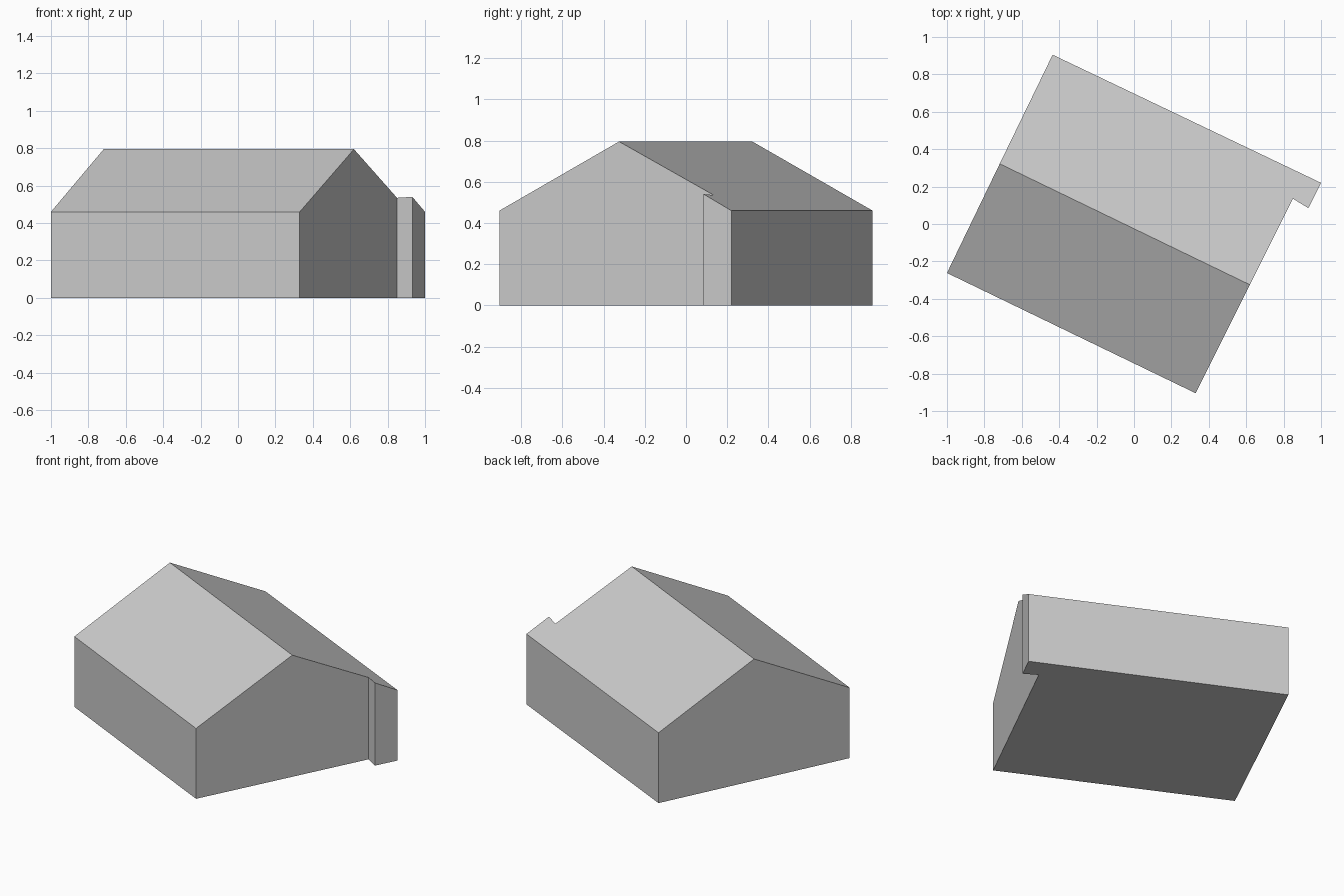
import bpy
import bmesh

# Remove the default object
cube = bpy.data.objects.get("Cube")
if cube:
    bpy.data.objects.remove(cube, do_unlink=True)

EAVE, RIDGE = 0.46, 0.795

# One plain grey for walls and roof
grey = bpy.data.materials.new("plain grey")
grey.use_nodes = True
colour = (0.6, 0.6, 0.6, 1)
grey.diffuse_color = colour
grey.node_tree.nodes["Principled BSDF"].inputs["Base Color"].default_value = colour

# Footprint, counter-clockwise, with the ridge ends on the gable walls: (x, y, roof height)
outline = [
    (-1.0, -0.262, EAVE), (0.33, -0.905, EAVE),      # front eave
    (0.62, -0.325, RIDGE),                           # right ridge end
    (0.85, 0.135, 0.535), (0.932, 0.085, 0.54),      # side projection
    (1.0, 0.22, EAVE), (-0.435, 0.905, EAVE),        # back eave
    (-0.718, 0.322, RIDGE),                          # left ridge end
]

bm = bmesh.new()
low = [bm.verts.new((x, y, 0)) for x, y, z in outline]
high = [bm.verts.new(p) for p in outline]

# Floor
bm.faces.new(reversed(low))

# Walls, one panel per footprint side
count = len(outline)
for i in range(count):
    j = (i + 1) % count
    bm.faces.new((low[i], low[j], high[j], high[i]))

# Front roof slope, then back slope running out over the projection
bm.faces.new((high[0], high[1], high[2], high[7]))
bm.faces.new(high[2:])

# Merge the two halves of each gable wall into one flat face
bmesh.ops.dissolve_limit(bm, angle_limit=0.03, verts=bm.verts, edges=bm.edges)
bmesh.ops.recalc_face_normals(bm, faces=bm.faces)

mesh = bpy.data.meshes.new("house_body")
bm.to_mesh(mesh)
bm.free()
mesh.materials.append(grey)
house = bpy.data.objects.new("house_body", mesh)
bpy.context.collection.objects.link(house)
